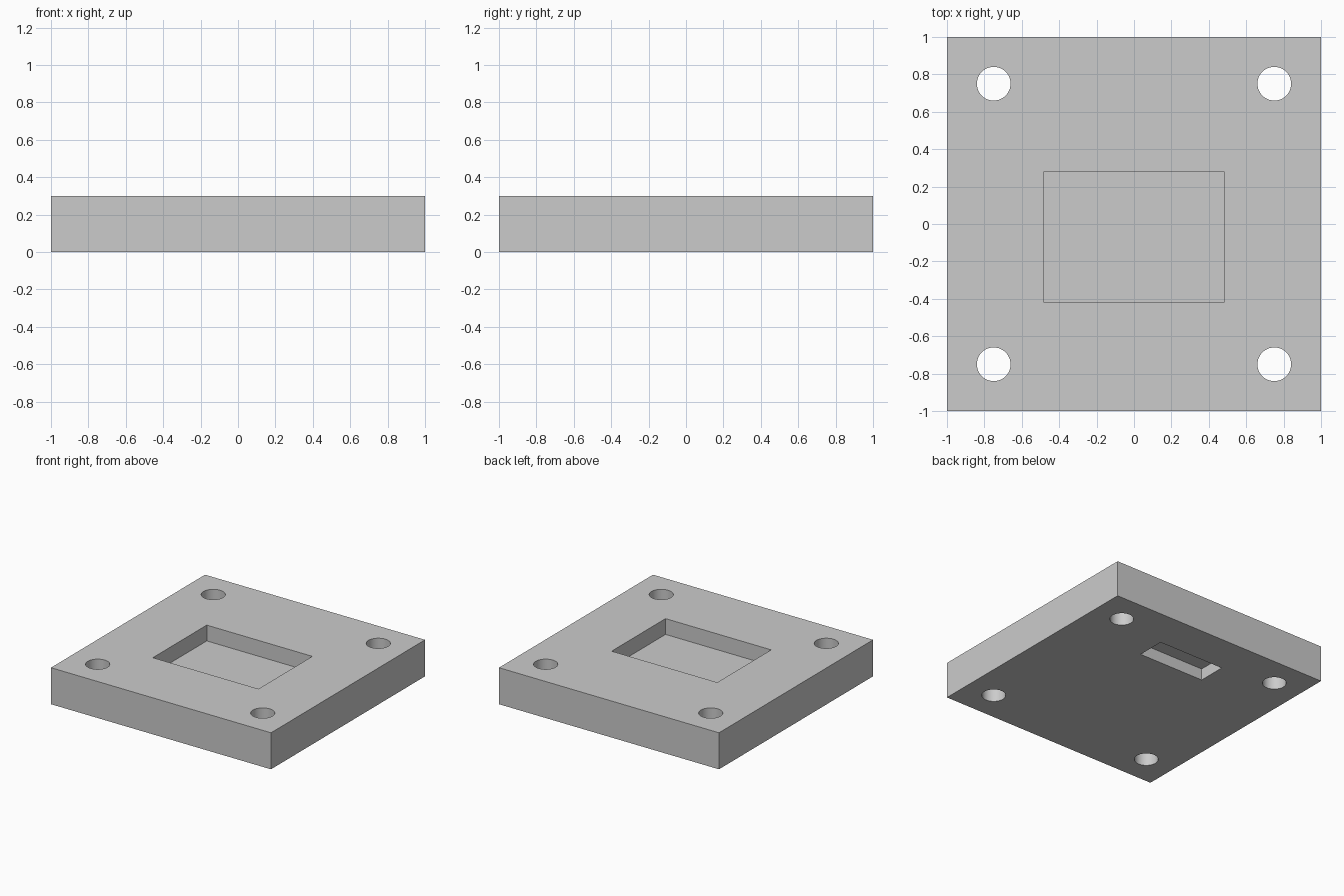
import bpy

if "Cube" in bpy.data.objects:
    bpy.data.objects.remove(bpy.data.objects["Cube"], do_unlink=True)

HEIGHT = 0.3

grey = bpy.data.materials.new("plain_grey")
grey.use_nodes = True
COLOUR = (0.6, 0.6, 0.6, 1)
grey.diffuse_color = COLOUR
grey.node_tree.nodes["Principled BSDF"].inputs["Base Color"].default_value = COLOUR


def box(name, low, high):
    """Add a box spanning two opposite corners."""
    centre = [(a + b) / 2 for a, b in zip(low, high)]
    bpy.ops.mesh.primitive_cube_add(size=1, location=centre)
    obj = bpy.context.object
    obj.name = name
    obj.scale = [b - a for a, b in zip(low, high)]
    bpy.ops.object.transform_apply(location=True, rotation=True, scale=True)
    obj.data.materials.append(grey)
    return obj


def cut(body, cutter):
    """Subtract the cutter from the body, then discard the cutter."""
    cutter.hide_render = True
    bpy.context.view_layer.objects.active = body
    mod = body.modifiers.new("cut", "BOOLEAN")
    mod.operation = "DIFFERENCE"
    mod.solver = "EXACT"
    mod.object = cutter
    bpy.ops.object.modifier_apply(modifier=mod.name)
    bpy.data.objects.remove(cutter, do_unlink=True)


# Square base plate
plate = box("mounting_plate", (-1, -1, 0), (1, 1, HEIGHT))

# Rectangular pocket in the top
cut(plate, box("pocket_cutter", (-0.48, -0.42, HEIGHT - 0.13), (0.48, 0.28, HEIGHT + 0.1)))

# Shallow slot in the underside, near the back
cut(plate, box("slot_cutter", (-0.3, 0.435, -0.1), (0.3, 0.67, 0.095)))

# Round through holes at the four corners
for x in (-0.75, 0.75):
    for y in (-0.75, 0.75):
        bpy.ops.mesh.primitive_cylinder_add(vertices=48, radius=0.09, depth=1, location=(x, y, 0))
        hole = bpy.context.object
        hole.name = "hole_cutter"
        hole.data.materials.append(grey)
        cut(plate, hole)

# Smooth hole walls, sharp edges elsewhere
bpy.ops.object.select_all(action="DESELECT")
plate.select_set(True)
bpy.context.view_layer.objects.active = plate
bpy.ops.object.shade_smooth_by_angle(angle=0.6)
